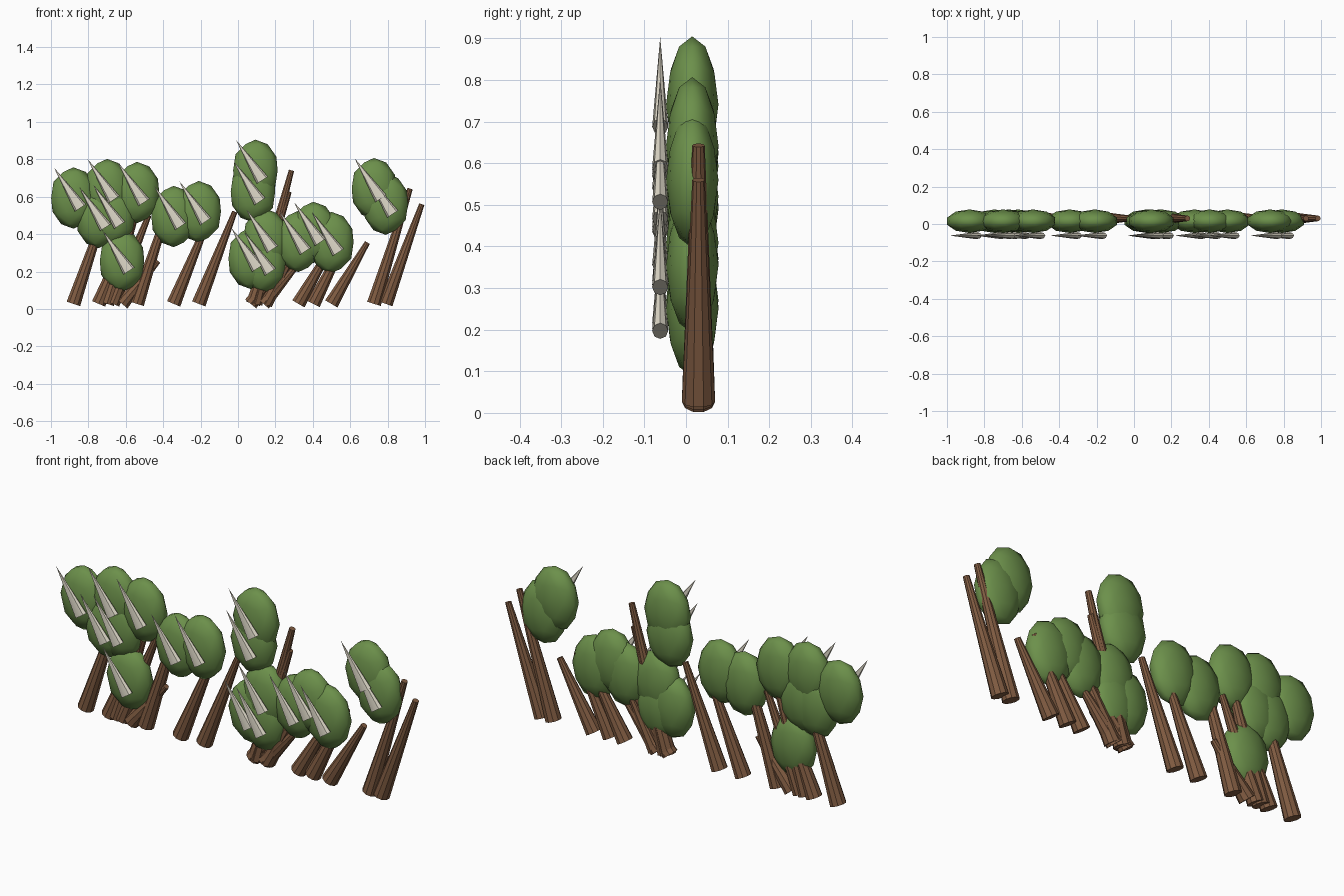
import bpy
from mathutils import Vector, Matrix

if "Cube" in bpy.data.objects:
    bpy.data.objects.remove(bpy.data.objects["Cube"])


def material(name, rgb):
    m = bpy.data.materials.new(name)
    m.diffuse_color = (*rgb, 1)
    m.use_nodes = True
    m.node_tree.nodes["Principled BSDF"].inputs["Base Color"].default_value = m.diffuse_color
    return m


LEAF = material("leaf_green", (0.15, 0.28, 0.07))
BARK = material("bark_brown", (0.215, 0.105, 0.053))
BONE = material("pale_spike", (0.71, 0.67, 0.56))


def finish(name, mat, angle):
    ob = bpy.context.object
    ob.name = name
    ob.data.materials.append(mat)
    bpy.ops.object.shade_smooth_by_angle(angle=angle)
    return ob


def tapered(name, a, b, r1, r2, sides, mat, depth=1.0):
    """Cone from a to b; depth squashes its thickness along y."""
    a, b = Vector(a), Vector(b)
    axis = (b - a).normalized()
    bpy.ops.mesh.primitive_cone_add(vertices=sides, radius1=r1, radius2=r2,
                                    depth=(b - a).length)
    ob = bpy.context.object
    side = Vector((0, 1, 0)).cross(axis).normalized()
    across = axis.cross(side)
    rot = Matrix((side, across, axis)).transposed().to_4x4()
    ob.data.transform(rot @ Matrix.Diagonal((1, depth, 1, 1)))
    ob.location = (a + b) / 2
    return finish(name, mat, 0.6)


def tree(x, z):
    # crown
    bpy.ops.mesh.primitive_ico_sphere_add(subdivisions=2, radius=1,
                                          location=(x, 0.015, z))
    bpy.context.object.scale = (0.125, 0.063, 0.164)
    bpy.ops.object.transform_apply(location=False, rotation=False, scale=True)
    finish("tree_crown", LEAF, 0.9)
    # leaning trunk, always reaching the same distance sideways
    tapered("tree_trunk", (x, 0.03, 0.027), (x + 0.193, 0.03, z),
            0.04, 0.015, 10, BARK)
    # slanted spike on the front of the crown
    tapered("crown_spike", (x + 0.037, -0.062, z - 0.053),
            (x - 0.104, -0.062, z + 0.163), 0.035, 0.0, 8, BONE, 0.55)


# tree positions: (crown x, crown height)
TREES = [
    # left grove
    (-0.88, 0.593), (-0.70, 0.638), (-0.54, 0.622),
    (-0.745, 0.489), (-0.67, 0.5), (-0.62, 0.256),
    # middle pair
    (-0.344, 0.494), (-0.21, 0.52),
    # tall stack
    (0.093, 0.741), (0.08, 0.627),
    # low grove
    (0.068, 0.27), (0.136, 0.25), (0.147, 0.371),
    (0.323, 0.361), (0.403, 0.409), (0.499, 0.355),
    # right pair
    (0.727, 0.643), (0.79, 0.56),
]
for x, z in TREES:
    tree(x, z)
